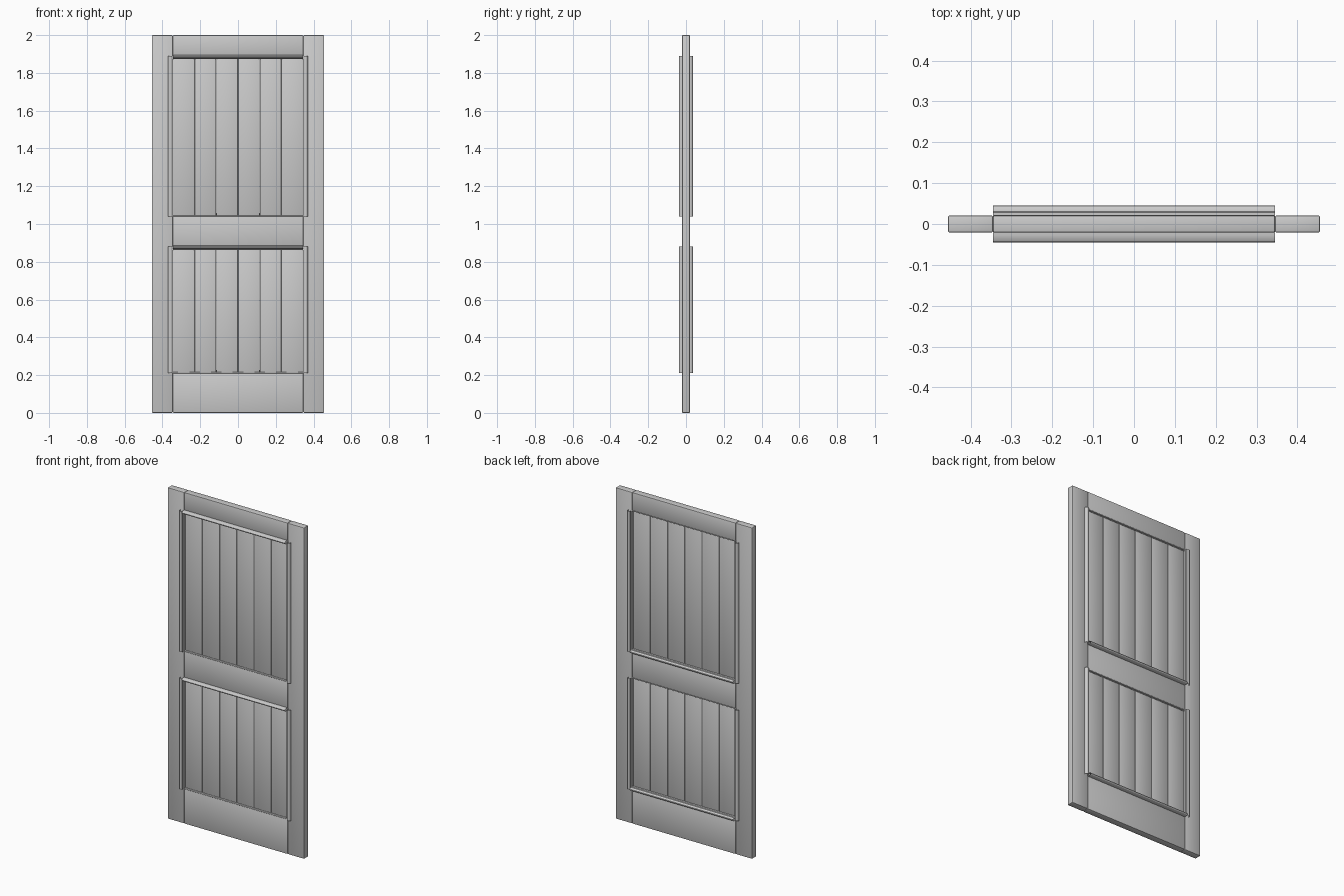
import bpy, bmesh
from mathutils import Vector

if "Cube" in bpy.data.objects:
    bpy.data.objects.remove(bpy.data.objects["Cube"])

HALF_T = 0.021        # half thickness of frame
IN_X = 0.345          # inner edge of stiles


def board(name, x0, x1, y0, y1, z0, z1, bevel):
    bm = bmesh.new()
    bmesh.ops.create_cube(bm, size=1)
    for v in bm.verts:
        v.co = Vector(((x0 + x1) / 2 + v.co.x * (x1 - x0),
                       (y0 + y1) / 2 + v.co.y * (y1 - y0),
                       (z0 + z1) / 2 + v.co.z * (z1 - z0)))
    bmesh.ops.bevel(bm, geom=bm.edges[:], offset=bevel, segments=2,
                    profile=0.5, affect='EDGES')
    return finish(name, bm)


def finish(name, bm):
    bmesh.ops.recalc_face_normals(bm, faces=bm.faces[:])
    me = bpy.data.meshes.new(name)
    bm.to_mesh(me)
    bm.free()
    ob = bpy.data.objects.new(name, me)
    bpy.context.collection.objects.link(ob)
    return ob


# Moulding section: (across, outward), open at the ends
BEAD = [(0, -0.2), (0, 0.3), (0.2, 0.38), (0.25, 0.75), (0.42, 0.96),
        (0.6, 1.0), (0.8, 0.88), (0.95, 0.6), (1, 0.25), (1, -0.2)]


def moulding(name, place, start, end):
    bm = bmesh.new()
    a = [bm.verts.new(place(u, w, start)) for u, w in BEAD]
    b = [bm.verts.new(place(u, w, end)) for u, w in BEAD]
    for i in range(len(BEAD) - 1):
        bm.faces.new((a[i], a[i + 1], b[i + 1], b[i]))
    return finish(name, bm)


# Stiles and rails
for side, s in (("left", -1), ("right", 1)):
    xs = sorted((s * IN_X, s * 0.456))
    board(side + "_stile", xs[0], xs[1], -HALF_T, HALF_T, 0, 2, 0.005)
for name, z0, z1 in (("bottom", 0, 0.21), ("middle", 0.88, 1.04), ("top", 1.89, 2)):
    board(name + "_rail", -IN_X, IN_X, -HALF_T, HALF_T, z0, z1, 0.004)

for label, z0, z1 in (("lower", 0.21, 0.88), ("upper", 1.04, 1.89)):
    # Six vertical planks with V joints
    w = 2 * IN_X / 6
    for i in range(6):
        x = -IN_X + i * w
        board(f"{label}_plank_{i + 1}", x + 0.0003, x + w - 0.0003,
              -0.013, 0.013, z0 - 0.004, z1 + 0.004, 0.004)
    # Mouldings on both faces
    for face, f in (("front", -1), ("back", 1)):
        for side, s in (("left", -1), ("right", 1)):
            moulding(f"{label}_{face}_{side}_moulding",
                     lambda u, o, t: (s * (0.343 + 0.027 * u),
                                      f * (HALF_T + 0.016 * o), t), z0, z1)
        # Large bead on the front top edge and the back bottom edge
        ze = z1 if f < 0 else z0
        d = -f
        moulding(f"{label}_{face}_rail_moulding",
                 lambda u, o, t: (t, f * (HALF_T + 0.024 * o),
                                  ze + d * (-0.017 + 0.022 * u)), -IN_X, IN_X)
        # Slim bead on the opposite edge
        zo = z0 if f < 0 else z1
        moulding(f"{label}_{face}_slim_moulding",
                 lambda u, o, t: (t, f * (0.013 + 0.009 * o),
                                  zo + d * (0.006 - 0.008 * u)), -IN_X, IN_X)

# Smooth shading with sharp edges
for ob in bpy.context.collection.objects:
    ob.select_set(True)
    bpy.context.view_layer.objects.active = ob
bpy.ops.object.shade_smooth_by_angle()
